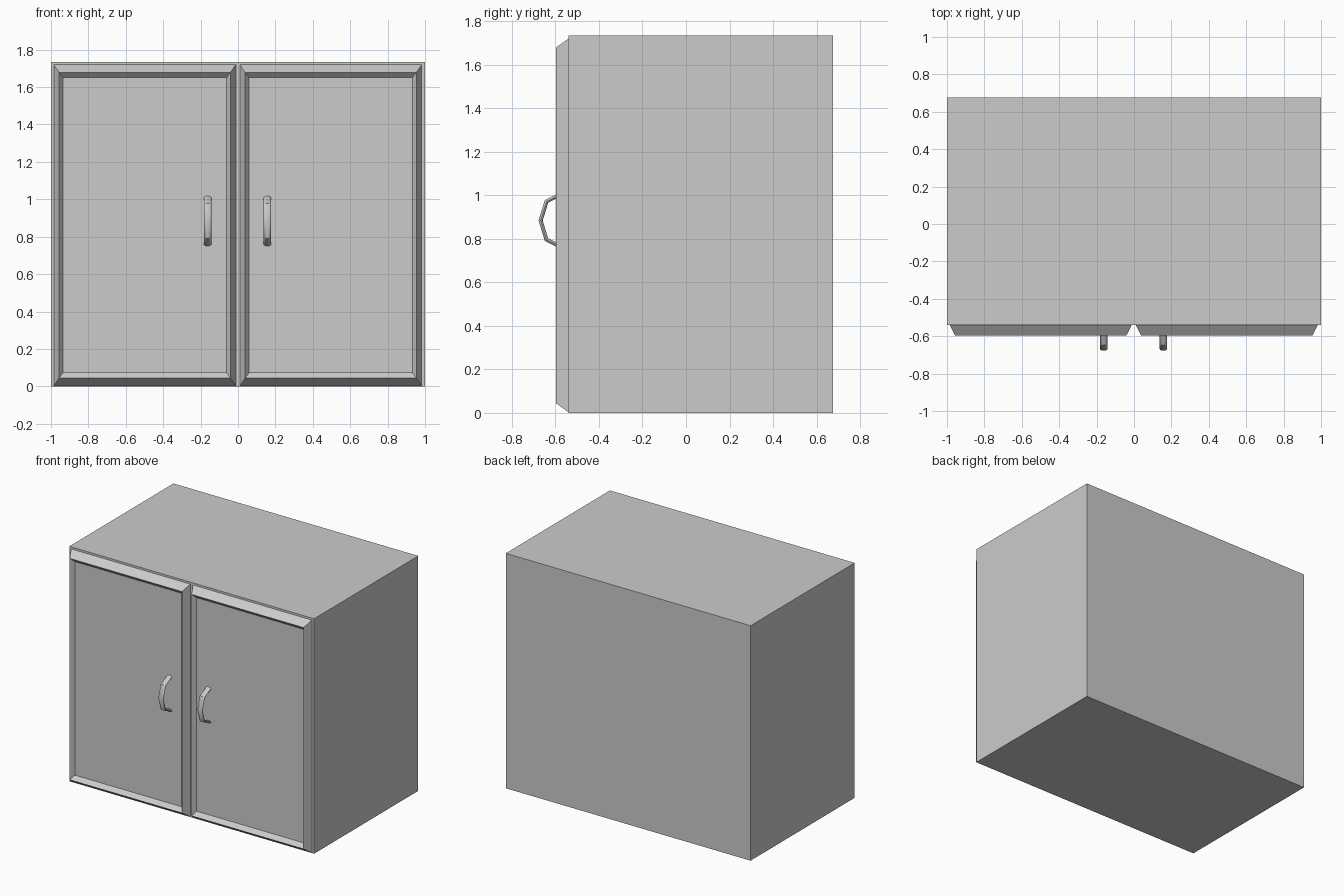
import bpy, bmesh, math
from mathutils import Vector

cube = bpy.data.objects.get("Cube")
if cube:
    bpy.data.objects.remove(cube, do_unlink=True)

grey = bpy.data.materials.new("plain grey")
grey.use_nodes = True
grey.diffuse_color = (0.6, 0.6, 0.6, 1)
grey.node_tree.nodes["Principled BSDF"].inputs["Base Color"].default_value = (0.6, 0.6, 0.6, 1)

FRONT, BACK, HEIGHT = -0.54, 0.675, 1.735
RIDGE, PANEL = -0.597, -0.568


def finish(bm, name):
    bmesh.ops.recalc_face_normals(bm, faces=bm.faces)
    mesh = bpy.data.meshes.new(name)
    bm.to_mesh(mesh)
    bm.free()
    mesh.materials.append(grey)
    obj = bpy.data.objects.new(name, mesh)
    bpy.context.collection.objects.link(obj)
    return obj


def loft(name, rings):
    """Join equal-length rings of points into a capped solid."""
    bm = bmesh.new()
    loops = [[bm.verts.new(p) for p in ring] for ring in rings]
    n = len(loops[0])
    for a, b in zip(loops, loops[1:]):
        for i in range(n):
            j = (i + 1) % n
            bm.faces.new((a[i], a[j], b[j], b[i]))
    bm.faces.new(loops[0])
    bm.faces.new(loops[-1])
    return finish(bm, name)


def rectangle(x0, x1, z0, z1, y):
    return [(x0, y, z0), (x1, y, z0), (x1, y, z1), (x0, y, z1)]


# Cabinet body
loft("cabinet_body", [rectangle(-1, 1, 0, HEIGHT, y) for y in (FRONT, BACK)])


# Doors: sloped raised rim around a recessed flat panel
def door(name, x0, x1):
    z0, z1 = 0.003, 1.72
    steps = [(0, 0, FRONT + 0.002), (0, 0, FRONT),
             (0.028, 0.041, RIDGE), (0.05, 0.07, PANEL)]
    loft(name, [rectangle(x0 + dx, x1 - dx, z0 + dz, z1 - dz, y)
                for dx, dz, y in steps])


door("right_door", -0.985, -0.012)
door("left_door", 0.01, 0.982)


# Handles: flattened oval bar swept along a bowed path
def handle(name, x, sides=16, half_width=0.02, half_thick=0.009):
    path = [Vector(p) for p in ((-0.56, 1.012), (-0.641, 0.972), (-0.668, 0.884),
                                (-0.641, 0.796), (-0.56, 0.756))]
    rings = []
    for i, p in enumerate(path):
        before = (p - path[max(i - 1, 0)]).normalized()
        after = (path[min(i + 1, len(path) - 1)] - p).normalized()
        tangent = (before + after).normalized()
        normal = Vector((tangent.y, -tangent.x))
        mitre = half_thick / max(tangent.dot(before), tangent.dot(after))
        ring = []
        for k in range(sides):
            a = math.tau * k / sides
            q = p + normal * mitre * math.sin(a)
            ring.append((x + half_width * math.cos(a), q.x, q.y))
        rings.append(ring)
    obj = loft(name, rings)
    bpy.ops.object.select_all(action='DESELECT')
    obj.select_set(True)
    bpy.context.view_layer.objects.active = obj
    bpy.ops.object.shade_smooth_by_angle(angle=math.radians(40))


handle("right_handle", -0.162)
handle("left_handle", 0.157)
